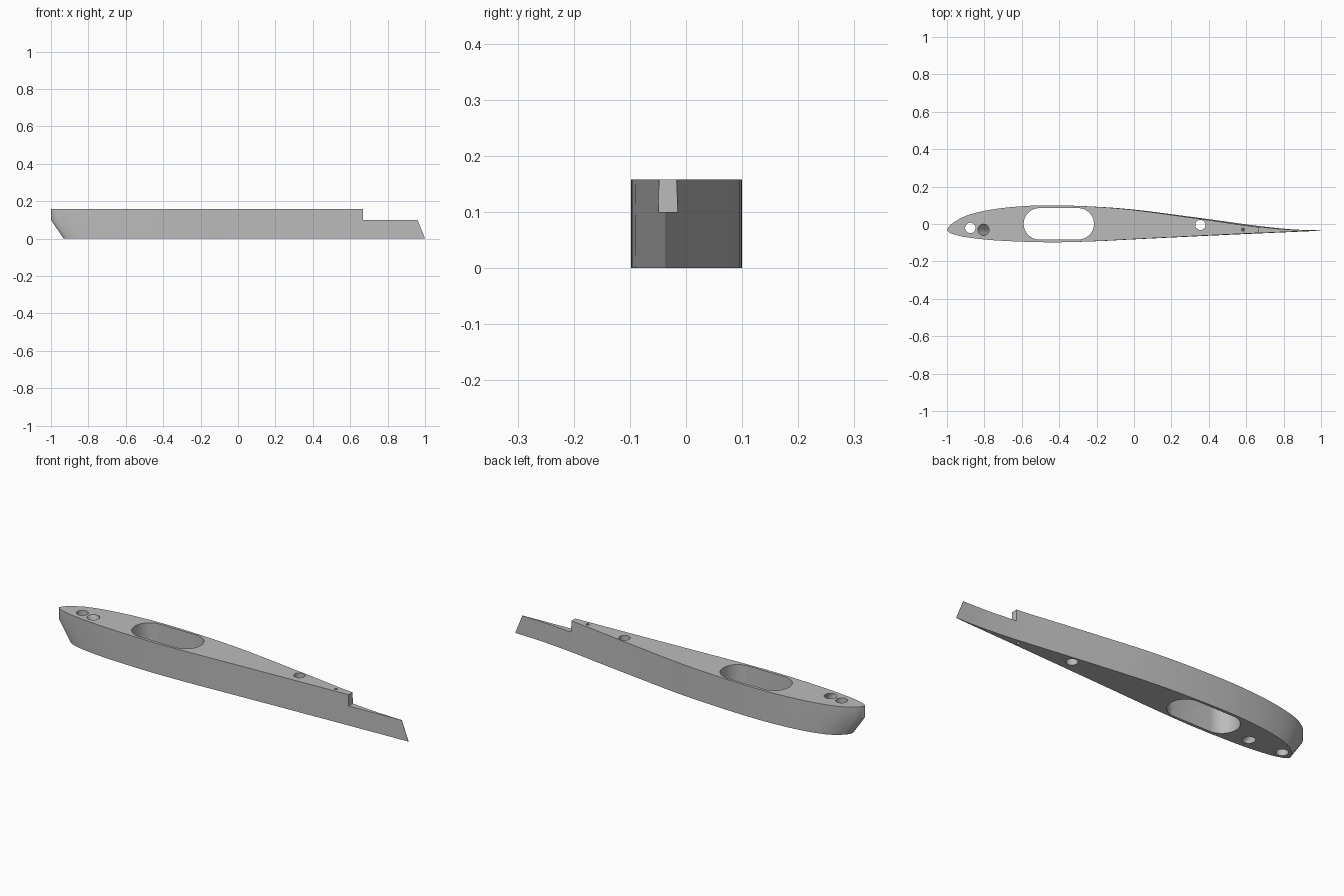
import bpy, bmesh, math
from mathutils import Vector

cube = bpy.data.objects.get("Cube")
if cube:
    bpy.data.objects.remove(cube)

HEIGHT = 0.158
STEP = 0.1      # height of the tail ledge and of the nose taper

grey = bpy.data.materials.new("plain_grey")
grey.use_nodes = True
grey.diffuse_color = (0.5, 0.5, 0.5, 1)
grey.node_tree.nodes["Principled BSDF"].inputs["Base Color"].default_value = (0.5, 0.5, 0.5, 1)


def smooth_path(points, steps=6):
    """Catmull-Rom curve through the points, end point left off."""
    p = [Vector(q) for q in points]
    p = [p[0]] + p + [p[-1]]
    out = []
    for a, b, c, d in zip(p, p[1:], p[2:], p[3:]):
        for i in range(steps):
            t = i / steps
            out.append(0.5 * (2 * b + (c - a) * t + (2 * a - 5 * b + 4 * c - d) * t ** 2
                              + (3 * b - a - 3 * c + d) * t ** 3))
    return out


def loft(name, sections):
    """Closed solid through a stack of matching outlines."""
    bm = bmesh.new()
    rings = [[bm.verts.new(v) for v in s] for s in sections]
    for low, high in zip(rings, rings[1:]):
        for i in range(len(low)):
            j = (i + 1) % len(low)
            bm.faces.new((low[i], low[j], high[j], high[i]))
    bm.faces.new(rings[0][::-1])
    bm.faces.new(rings[-1])
    bmesh.ops.recalc_face_normals(bm, faces=bm.faces)
    mesh = bpy.data.meshes.new(name)
    bm.to_mesh(mesh)
    bm.free()
    mesh.materials.append(grey)
    ob = bpy.data.objects.new(name, mesh)
    bpy.context.collection.objects.link(ob)
    return ob


# Foil outline: lower side from nose to tail, then back along the upper side
lower = [(-1, -.033), (-.985, -.047), (-.95, -.059), (-.88, -.073), (-.72, -.089),
         (-.45, -.098), (-.2, -.092), (0, -.082), (.5, -.058), (1, -.036)]
upper = [(1, -.034), (.85, -.029), (.667, -.011), (.5, .012), (.3, .039), (0, .077),
         (-.235, .094), (-.475, .1), (-.66, .09), (-.8, .07), (-.9, .043),
         (-.965, .008), (-.99, -.015), (-1, -.033)]
outline = smooth_path(lower) + [Vector(lower[-1])] + smooth_path(upper)


def section(z):
    """Outline at height z, nose drawn back below and tail shortened above."""
    nose = 0.068 * max(0, 1 - z / STEP)
    ring = []
    for x, y in outline:
        shift = nose * max(0, (-0.5 - x) / 0.5) ** 2 - 0.4 * z * max(0, (x + 0.4) / 1.4)
        ring.append((x + shift, y, z))
    return ring


body = loft("foil_body", [section(z) for z in (0, STEP, HEIGHT)])


def cut(name, shape, lean=0):
    """Cut an outline through the body, leaning along x from top to bottom."""
    bottom = [(x + lean * 1.5, y, -HEIGHT / 2) for x, y in shape]
    top = [(x - lean * 0.5, y, HEIGHT * 1.5) for x, y in shape]
    apply_cut(loft(name, [bottom, top]))


def apply_cut(cutter):
    mod = body.modifiers.new(cutter.name, 'BOOLEAN')
    mod.operation = 'DIFFERENCE'
    mod.solver = 'EXACT'
    mod.object = cutter
    bpy.context.view_layer.objects.active = body
    bpy.ops.object.modifier_apply(modifier=mod.name)
    bpy.data.objects.remove(cutter)


def slot(x, y, r, half=0, n=32):
    """Circle, or a long slot when half is above zero."""
    ring = []
    for i in range(n):
        a = 2 * math.pi * (i + 0.5) / n
        ring.append((x + math.copysign(half, math.cos(a)) + r * math.cos(a), y + r * math.sin(a)))
    return ring


# Openings
cut("main_slot_cutter", slot(-0.402, 0.001, 0.084, 0.104, 48))
cut("nose_hole_cutter", slot(-0.875, -0.021, 0.028))
cut("slanted_hole_cutter", slot(-0.805, -0.031, 0.03), 0.115)
cut("tail_hole_cutter", slot(0.355, -0.005, 0.027))
cut("pin_hole_cutter", slot(0.582, -0.03, 0.008, 0, 12), 0.065)

# Tail ledge
box = [(0.667, -0.2), (1.2, -0.2), (1.2, 0.2), (0.667, 0.2)]
apply_cut(loft("ledge_cutter", [[(x, y, z) for x, y in box] for z in (STEP, 0.3)]))

# Smooth walls with sharp rims
bpy.ops.object.select_all(action='DESELECT')
body.select_set(True)
bpy.context.view_layer.objects.active = body
bpy.ops.object.shade_smooth_by_angle(angle=math.radians(30))
